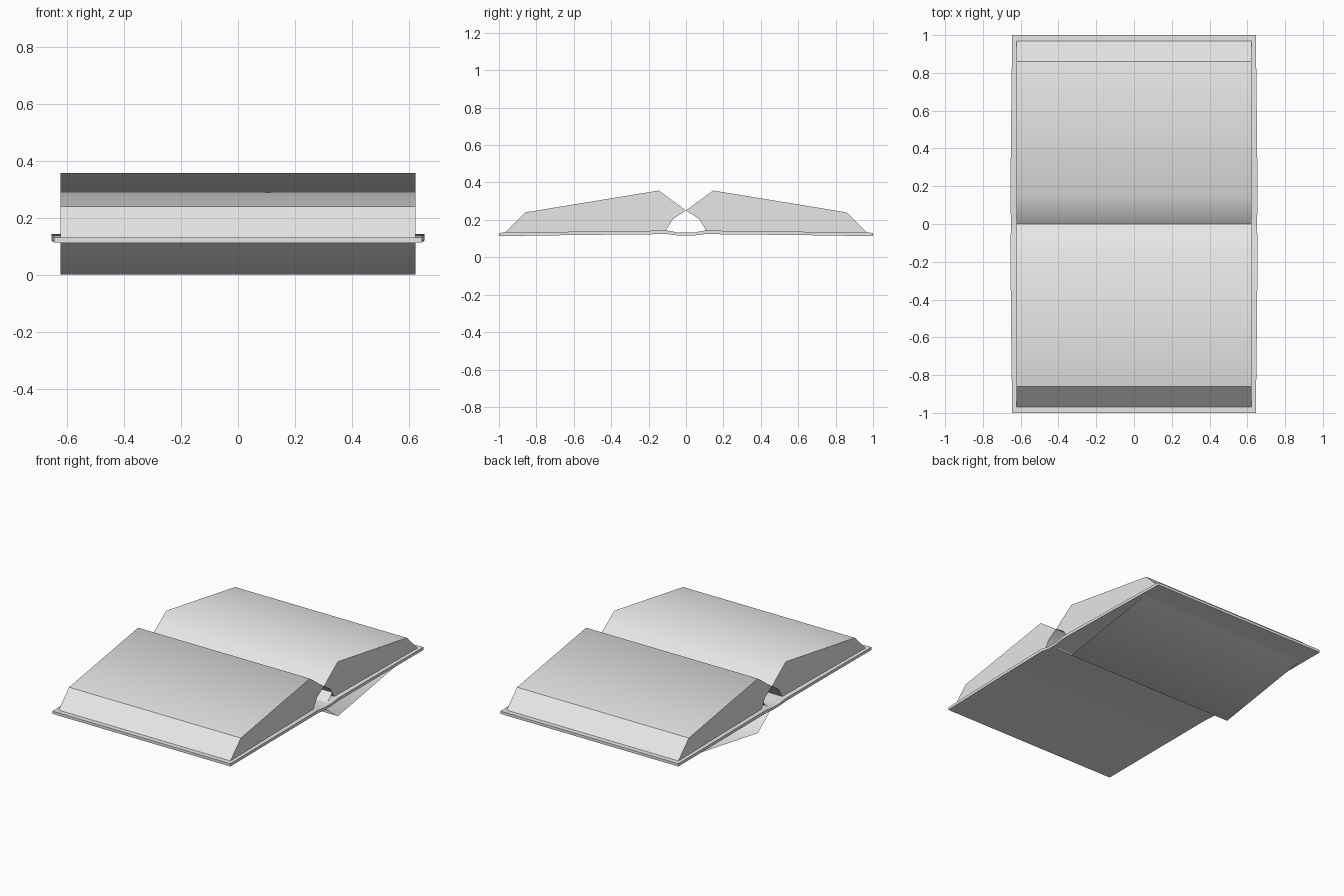
import bpy, bmesh

if "Cube" in bpy.data.objects:
    bpy.data.objects.remove(bpy.data.objects["Cube"])

HALF = 0.623  # half length of the pages along x

paper = bpy.data.materials.new("light_grey")
paper.diffuse_color = (0.8, 0.8, 0.8, 1)
paper.use_nodes = True
paper.node_tree.nodes["Principled BSDF"].inputs["Base Color"].default_value = paper.diffuse_color


def loft(name, points, widths, closed, sharp=(), capped=False):
    """Sweep a (y, z) profile along x; profile indices in sharp keep hard edges."""
    bm = bmesh.new()
    left = [bm.verts.new((-w, y, z)) for (y, z), w in zip(points, widths)]
    right = [bm.verts.new((w, y, z)) for (y, z), w in zip(points, widths)]
    n = len(points)
    for i in range(n if closed else n - 1):
        j = (i + 1) % n
        bm.faces.new((left[i], right[i], right[j], left[j])).smooth = True
    if capped:
        bm.faces.new(left)
        bm.faces.new(right[::-1])
    if closed:
        bmesh.ops.recalc_face_normals(bm, faces=bm.faces)
    for e in bm.edges:
        ends = set(e.verts)
        if any(ends == {left[i], right[i]} for i in sharp):
            e.smooth = False
        if capped and (ends <= set(left) or ends <= set(right)):
            e.smooth = False
    mesh = bpy.data.meshes.new(name)
    bm.to_mesh(mesh)
    bm.free()
    mesh.materials.append(paper)
    obj = bpy.data.objects.new(name, mesh)
    bpy.context.collection.objects.link(obj)
    return obj


# Page blocks: one each side of the spine, rounded over the peak
block = [(0, 0.25), (0.145, 0.357), (0.86, 0.24), (0.97, 0.13),
         (0.11, 0.14), (0.07, 0.205)]
for side, name in ((-1, "front_pages"), (1, "back_pages")):
    loft(name, [(side * y, z) for y, z in block], [HALF] * 6, True,
         sharp=(0, 2, 3, 4), capped=True)

# Cover: thin board, dipping at the spine
stations = [(1, 0.113, 0.131, 0.645), (0.6, 0.119, 0.137, 0.65),
            (0.1, 0.124, 0.143, 0.655), (0.04, 0.116, 0.132, 0.652)]
full = [(-y, a, b, w) for y, a, b, w in stations] + stations[::-1]
outline = [(y, b) for y, a, b, w in full] + [(y, a) for y, a, b, w in full[::-1]]
widths = [s[3] for s in full] + [s[3] for s in full[::-1]]
cover = loft("cover", outline, widths, True, sharp=(0, 7, 8, 15))
# Close the cover's long sides with quads between stations
bm = bmesh.new()
bm.from_mesh(cover.data)
bm.verts.ensure_lookup_table()
for start in (0, 16):
    for i in range(7):
        bm.faces.new([bm.verts[start + k] for k in (i, i + 1, 14 - i, 15 - i)])
bmesh.ops.recalc_face_normals(bm, faces=bm.faces)
for e in bm.edges:
    if e.verts[0].co.x * e.verts[1].co.x > 0:
        e.smooth = False
bm.to_mesh(cover.data)
bm.free()

# Loose sheet hanging below the back cover
loose = [(0.11, 0.215), (0.07, 0.155), (0, 0.11), (0.145, 0.0),
         (0.86, 0.118), (0.9, 0.155)]
loft("loose_sheet", loose, [HALF] * 6, False, sharp=(2, 4))
